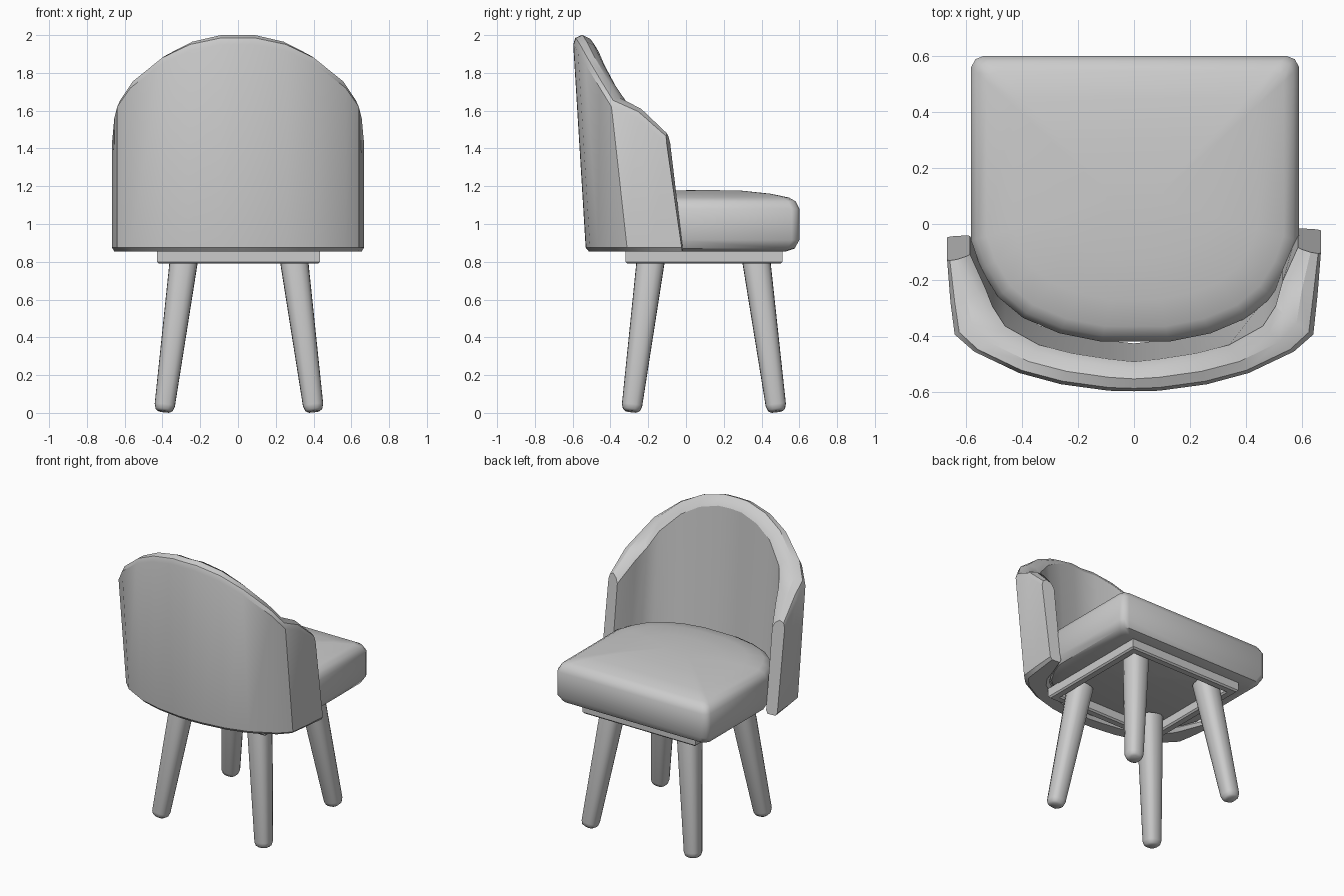
import bpy, bmesh, math
from mathutils import Vector

if "Cube" in bpy.data.objects:
    bpy.data.objects.remove(bpy.data.objects["Cube"])


def finish(name, bm, angle=35):
    bmesh.ops.remove_doubles(bm, verts=bm.verts, dist=1e-5)
    bmesh.ops.recalc_face_normals(bm, faces=bm.faces)
    mesh = bpy.data.meshes.new(name)
    bm.to_mesh(mesh)
    bm.free()
    ob = bpy.data.objects.new(name, mesh)
    bpy.context.collection.objects.link(ob)
    bpy.ops.object.select_all(action='DESELECT')
    ob.select_set(True)
    bpy.context.view_layer.objects.active = ob
    bpy.ops.object.shade_smooth_by_angle(angle=math.radians(angle))
    return ob


def loft(bm, rings, closed=True):
    """Skin a list of equal-length point rings and cap both ends."""
    rows = [[bm.verts.new(p) for p in r] for r in rings]
    n = len(rows[0])
    for a, b in zip(rows, rows[1:]):
        for i in range(n):
            j = (i + 1) % n
            bm.faces.new((a[i], a[j], b[j], b[i]))
    bm.faces.new(rows[0])
    bm.faces.new(rows[-1])


# Backrest: half-plan columns of (outer x, y bottom, y top, inner x, y bottom, y top, z top)
columns = [
    (0.0, -0.53, -0.60, 0.0, -0.425, -0.495, 2.0),
    (0.09, -0.528, -0.598, 0.09, -0.415, -0.485, 2.0),
    (0.26, -0.507, -0.575, 0.22, -0.395, -0.465, 1.965),
    (0.41, -0.465, -0.535, 0.34, -0.36, -0.435, 1.895),
    (0.57, -0.38, -0.46, 0.46, -0.275, -0.37, 1.77),
    (0.64, -0.31, -0.40, 0.505, -0.21, -0.30, 1.67),
    (0.655, -0.18, -0.26, 0.53, -0.14, -0.21, 1.61),
    (0.667, -0.02, -0.11, 0.585, -0.015, -0.09, 1.48),
]
Z0 = 0.855


def section(col, side):
    ox, ob, ot, ix, ib, it, zt = col
    # (outer-to-inner fraction, drop below top; None = offset from bottom)
    prof = [(0.15, Z0), (0, Z0 + 0.02), (0, zt - 0.05), (0.12, zt - 0.015), (0.45, zt),
            (0.8, zt - 0.02), (1, zt - 0.055), (1, Z0 + 0.02), (0.85, Z0)]
    pts = []
    for f, z in prof:
        t = (z - Z0) / (zt - Z0)
        yo, yi = ob + (ot - ob) * t, ib + (it - ib) * t
        y = yo + (yi - yo) * f
        if side < 0 and ox > 0.65:
            y -= 0.025
        pts.append((side * (ox + (ix - ox) * f), y, z))
    return pts


bm = bmesh.new()
loft(bm, [section(c, -1) for c in reversed(columns[1:])] + [section(c, 1) for c in columns])
finish("backrest", bm, 30)

# Seat cushion: rounded rings stacked and domed
half = [(0.54, 0.6), (0.57, 0.588), (0.585, 0.56), (0.585, -0.06), (0.55, -0.16),
        (0.49, -0.26), (0.40, -0.335), (0.27, -0.39), (0.12, -0.42)]
outline = half + [(-x, y) for x, y in reversed(half)]
levels = [(0.07, 0.855), (0.025, 0.87), (0, 0.915), (0, 1.08), (0.02, 1.12), (0.055, 1.14),
          (0.15, 1.16), (0.3, 1.176), (0.48, 1.18)]
bm = bmesh.new()
loft(bm, [[(x * (1 - d / 0.585) + 0.004, 0.09 + (y - 0.09) * (1 - d / 0.51), z)
           for x, y in outline] for d, z in levels])
finish("seat", bm, 40)

# Under-frame: four rails around a recessed centre, with a small chamfer
CX, CY = 0.003, 0.095
prof = [(0, 0.86), (0, 0.80), (0.01, 0.79), (0.05, 0.79), (0.06, 0.80), (0.06, 0.86)]
bm = bmesh.new()
rows = [[bm.verts.new((CX + sx * (0.432 - d), CY + sy * (0.415 - d), z))
         for sx, sy in ((1, 1), (-1, 1), (-1, -1), (1, -1))] for d, z in prof]
for a, b in zip(rows, rows[1:] + rows[:1]):
    for i in range(4):
        j = (i + 1) % 4
        bm.faces.new((a[i], a[j], b[j], b[i]))
finish("under_frame", bm, 20)

# Splayed tapering legs with rounded-square section and softened feet
def leg(name, foot, top):
    foot, top = Vector(foot), Vector(top)
    axis = top - foot
    rot = Vector((0, 0, 1)).rotation_difference(axis)
    rings = []
    for t, r in ((0, 0.032), (0.012, 0.046), (0.04, 0.054), (1, 0.076)):
        ring = []
        for k in range(16):
            a = 2 * math.pi * k / 16
            c, s = math.cos(a), math.sin(a)
            m = r / (abs(c) ** 2.8 + abs(s) ** 2.8) ** (1 / 2.8)
            ring.append(foot + axis * t + rot @ Vector((c * m, s * m, 0)))
        rings.append(ring)
    bm = bmesh.new()
    loft(bm, rings)
    finish(name, bm, 40)


for side, sn in ((-1, "left"), (1, "right")):
    for yf, yt, yn in ((-0.29, -0.18, "front"), (0.48, 0.365, "back")):
        leg(f"{yn}_{sn}_leg", (side * 0.397 + 0.005, yf, 0.007),
            (side * 0.285 + 0.005, yt, 0.86))
